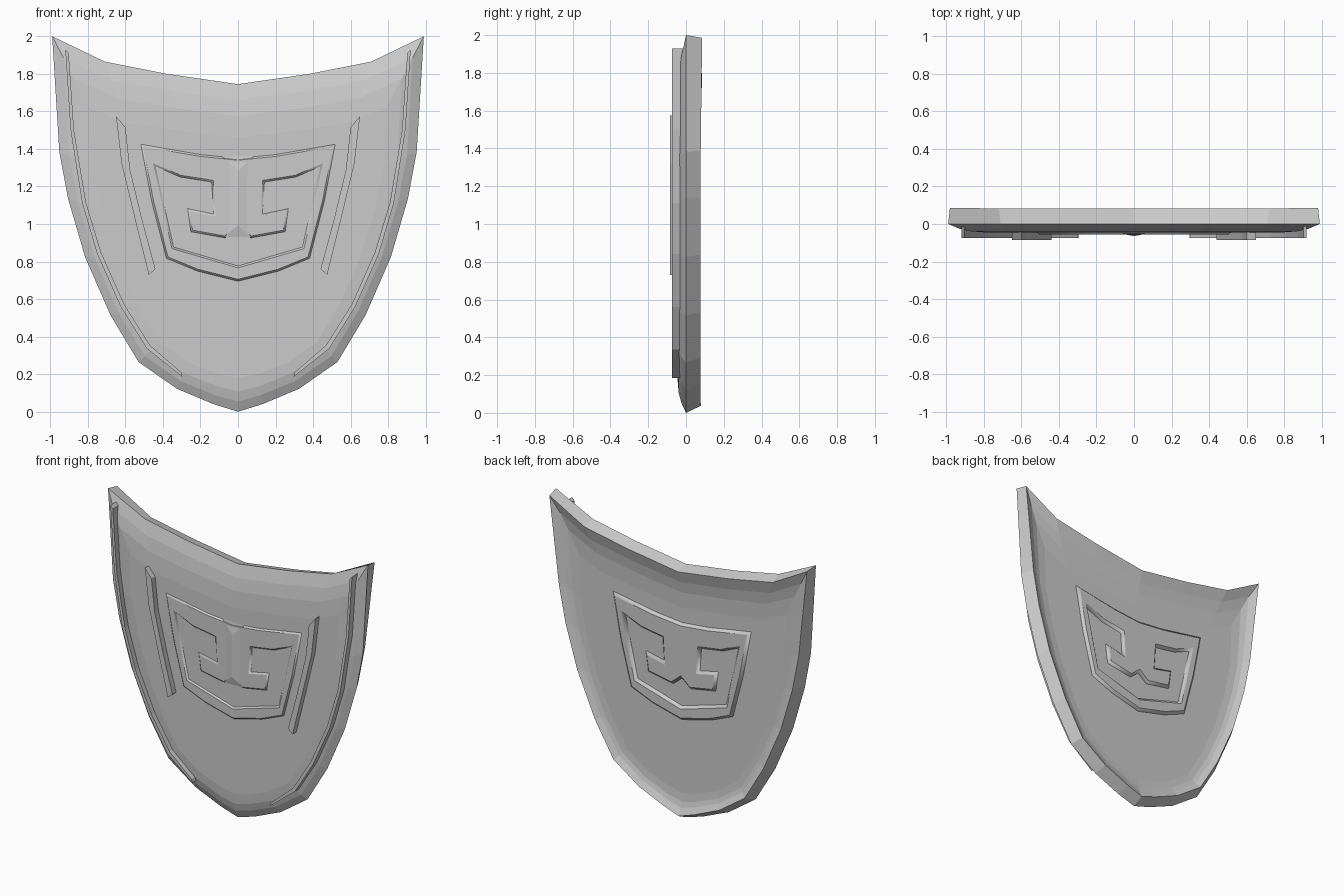
import bpy, bmesh

if "Cube" in bpy.data.objects:
    bpy.data.objects.remove(bpy.data.objects["Cube"])


def mirrored(half):
    """Close a half outline that starts and ends on x = 0."""
    return half + [(-x, z) for x, z in reversed(half[1:-1])]


def make_object(name, bm):
    mesh = bpy.data.meshes.new(name)
    bm.to_mesh(mesh)
    bm.free()
    obj = bpy.data.objects.new(name, mesh)
    bpy.context.collection.objects.link(obj)
    return obj


def plate(name, outer, inner, side, y_front, y_back):
    """Raised strip between two matching edge paths, extruded in y."""
    bm = bmesh.new()
    rows = [[bm.verts.new((side * p[0], y, p[1])) for p in path]
            for path, y in ((outer, y_front), (inner, y_front), (inner, y_back), (outer, y_back))]
    n = len(outer)
    for a in range(4):
        for i in range(n - 1):
            r, s = rows[a], rows[(a + 1) % 4]
            bm.faces.new((r[i], r[i + 1], s[i + 1], s[i]))
    for i in (0, n - 1):
        bm.faces.new([r[i] for r in rows])
    bmesh.ops.recalc_face_normals(bm, faces=bm.faces)
    return make_object(name, bm)


# Shield shell: rounded border rings around a flat field, then thickened
rim = mirrored([(0, 1.745), (.38, 1.80), (.71, 1.865), (.99, 2.0), (.952, 1.383),
                (.905, 1.133), (.815, .825), (.68, .515), (.53, .265),
                (.325, .122), (.13, .04), (0, 0)])
field = mirrored([(0, 1.46), (.33, 1.5), (.6, 1.54), (.79, 1.62), (.78, 1.32),
                  (.73, 1.08), (.65, .82), (.54, .57), (.42, .37),
                  (.26, .26), (.1, .2), (0, .18)])
bm = bmesh.new()
rings = []
for t, y in ((0, 0), (.3, -.025), (.6, -.039), (1, -.045)):
    rings.append([bm.verts.new((a[0] + (b[0] - a[0]) * t, y, a[1] + (b[1] - a[1]) * t))
                  for a, b in zip(rim, field)])
n = len(rim)
for r, s in zip(rings, rings[1:]):
    for i in range(n):
        j = (i + 1) % n
        bm.faces.new((r[i], r[j], s[j], s[i]))
bm.faces.new(rings[-1])
bm.normal_update()
for f in bm.faces:
    if f.normal.y > 0:
        f.normal_flip()
shell = make_object("shield_shell", bm)
solid = shell.modifiers.new("thickness", "SOLIDIFY")
solid.thickness = .087
solid.offset = -1

# Emblem: bevelled fret with a pierced channel, showing on front and back
outer = mirrored([(0, 1.36), (.2, 1.38), (.53, 1.437), (.47, 1.12), (.39, .81),
                  (.22, .74), (0, .685)])
hole = mirrored([(0, .787), (.335, .885), (.425, 1.29), (.31, 1.24), (.15, 1.215),
                 (.14, 1.065), (.28, 1.095), (.26, .95), (.065, .915), (0, .97)])
curve = bpy.data.curves.new("emblem", "CURVE")
curve.dimensions = "2D"
curve.fill_mode = "BOTH"
for outline in (outer, hole):
    sp = curve.splines.new("POLY")
    sp.points.add(len(outline) - 1)
    for p, (x, z) in zip(sp.points, outline):
        p.co = (x, z, 0, 1)
    sp.use_cyclic_u = True
curve.extrude = .037
curve.bevel_depth = .02
curve.bevel_resolution = 0
curve.offset = -.02
emblem = bpy.data.objects.new("emblem", curve)
emblem.rotation_euler.x = 1.5707963
emblem.location.y = .002
bpy.context.collection.objects.link(emblem)

# Nose ridge down the middle of the emblem
bm = bmesh.new()
pts = [(-.08, -.05, 1.36), (.08, -.05, 1.36), (.08, -.05, .93), (-.08, -.05, .93),
       (0, -.064, 1.28), (0, -.064, .99)]
v = [bm.verts.new(p) for p in pts]
for f in ((0, 1, 4), (1, 2, 5, 4), (2, 3, 5), (3, 0, 4, 5), (3, 2, 1, 0)):
    bm.faces.new([v[i] for i in f])
bmesh.ops.recalc_face_normals(bm, faces=bm.faces)
make_object("nose_ridge", bm)

# Edge trims and short inner bars, both sides
trim_out = [(.92, 1.93), (.892, 1.5), (.83, 1.11), (.75, .84), (.625, .56), (.485, .335), (.295, .185)]
trim_in = [(.902, 1.91), (.874, 1.5), (.81, 1.115), (.73, .85), (.605, .57), (.47, .355), (.303, .21)]
bar_out = [(.65, 1.575), (.62, 1.32), (.55, 1.03), (.475, .73)]
bar_in = [(.60, 1.515), (.575, 1.29), (.51, 1.02), (.44, .76)]
for side, label in ((1, "right"), (-1, "left")):
    plate("edge_trim_" + label, trim_out, trim_in, side, -.074, -.01)
    plate("inner_bar_" + label, bar_out, bar_in, side, -.085, -.02)
